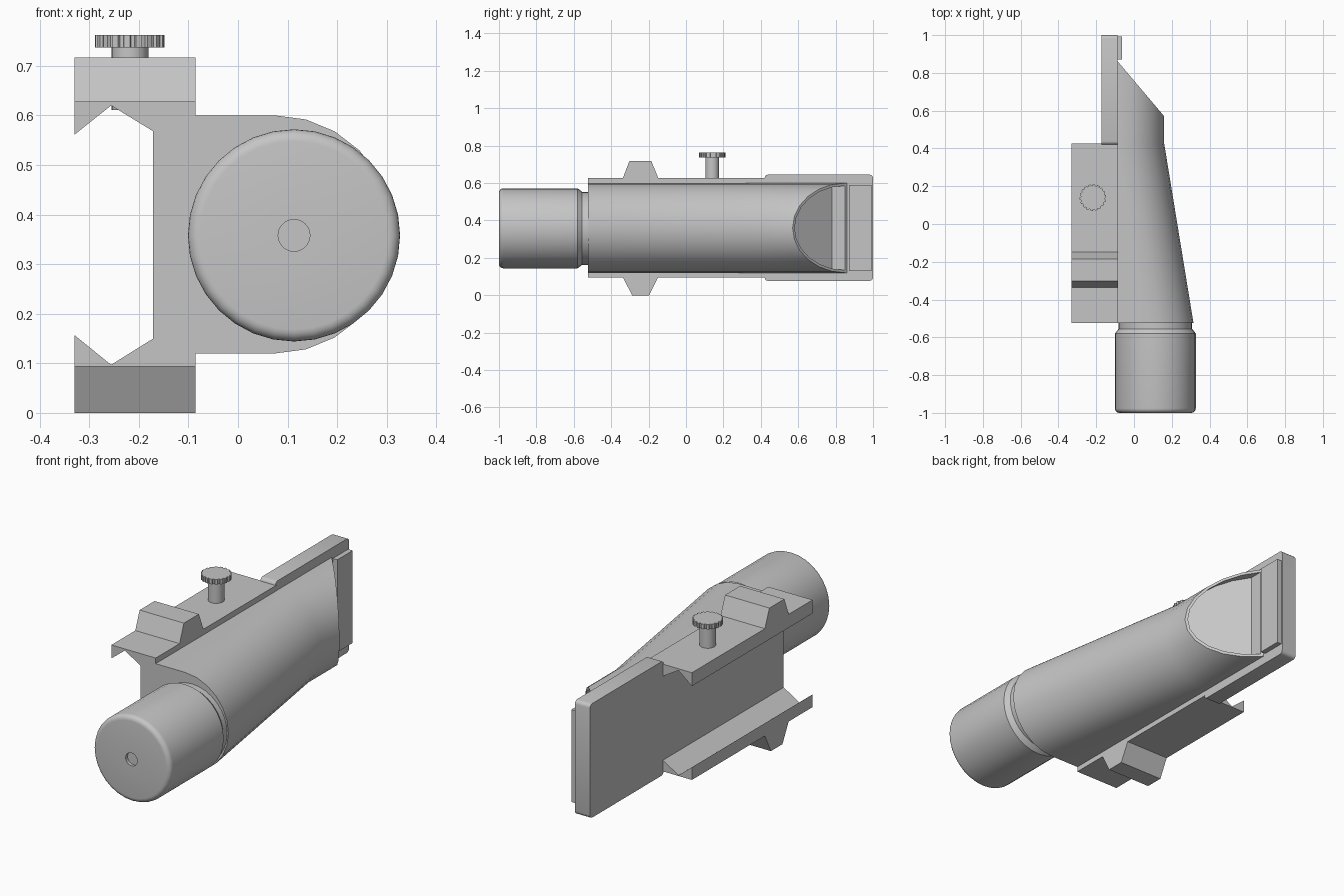
import bpy, bmesh, math
from mathutils import Matrix, Vector

if "Cube" in bpy.data.objects:
    bpy.data.objects.remove(bpy.data.objects["Cube"], do_unlink=True)

GREY = (0.56, 0.56, 0.56, 1.0)
mat = bpy.data.materials.new("plain_grey")
mat.use_nodes = True
mat.diffuse_color = GREY
mat.node_tree.nodes["Principled BSDF"].inputs["Base Color"].default_value = GREY


def finish(name, bm, smooth=None):
    """Turn a bmesh into a named, coloured object."""
    bmesh.ops.recalc_face_normals(bm, faces=bm.faces)
    me = bpy.data.meshes.new(name)
    bm.to_mesh(me)
    bm.free()
    me.materials.append(mat)
    ob = bpy.data.objects.new(name, me)
    bpy.context.collection.objects.link(ob)
    if smooth:
        bpy.ops.object.select_all(action='DESELECT')
        ob.select_set(True)
        bpy.context.view_layer.objects.active = ob
        bpy.ops.object.shade_smooth_by_angle(angle=math.radians(smooth))
    return ob


def loft(bm, rings):
    """Closed solid through equal-length rings of points; returns the end cap."""
    loops = [[bm.verts.new(p) for p in r] for r in rings]
    n = len(loops[0])
    for a, b in zip(loops, loops[1:]):
        for i in range(n):
            bm.faces.new((a[i], a[(i + 1) % n], b[(i + 1) % n], b[i]))
    bm.faces.new(loops[0])
    return bm.faces.new(loops[-1])


def prism(name, outline, place, a, b, smooth=None):
    """Extrude a 2D outline from depth a to b; place(u, v, d) gives the 3D point."""
    bm = bmesh.new()
    loft(bm, [[place(u, v, d) for u, v in outline] for d in (a, b)])
    return finish(name, bm, smooth)


def lathe(name, profile, origin, segments, rot=None, smooth=35):
    """Spin (radius, height) points around the local z axis."""
    bm = bmesh.new()
    vs = [bm.verts.new((r, 0, h)) for r, h in profile]
    edges = [bm.edges.new(p) for p in zip(vs, vs[1:])]
    bmesh.ops.spin(bm, geom=vs + edges, cent=(0, 0, 0), axis=(0, 0, 1),
                   angle=2 * math.pi, steps=segments, use_duplicate=False)
    bmesh.ops.remove_doubles(bm, verts=bm.verts, dist=1e-5)
    bm.transform(Matrix.Translation(origin) @ (rot or Matrix()))
    return finish(name, bm, smooth)


def box(name, lo, hi):
    outline = [(lo[0], lo[1]), (hi[0], lo[1]), (hi[0], hi[1]), (lo[0], hi[1])]
    return prism(name, outline, lambda u, v, d: (u, v, d), lo[2], hi[2])


# Front barrel: rounded nose, centre dimple, stepped neck (local z becomes y)
nose = [(0.19 + 0.024 * math.sin(t), -0.976 - 0.024 * math.cos(t))
        for t in (math.radians(a) for a in range(0, 91, 18))]
barrel = [(0, -0.985), (0.032, -0.985), (0.032, -1.0)] + nose
barrel += [(0.214, -0.58), (0.195, -0.555), (0.195, -0.50), (0, -0.50)]
lathe("front_barrel", barrel, Vector((0.113, 0, 0.358)), 32,
      Matrix.Rotation(-math.pi / 2, 4, 'X'))

# Tapered body: D-shaped sections whose round side leans towards the mount
FLAT, R, ZC = -0.087, 0.24, 0.36


def d_section(cx, y):
    arc = [math.radians(-90 + 15 * i) for i in range(13)]
    pts = [(cx + R * math.cos(t), y, ZC + R * math.sin(t)) for t in arc]
    return [(FLAT, y, ZC - R)] + pts + [(FLAT, y, ZC + R)]


bm = bmesh.new()
loft(bm, [d_section(0.075, -0.525), d_section(-0.08, 0.425), d_section(-0.08, 1.0)])
# Slanted rear cut
cut_a, cut_b = Vector((0.16, 0.57, 0)), Vector((FLAT, 0.862, 0))
d = cut_b - cut_a
normal = Vector((d.y, -d.x, 0)).normalized()
cut = bmesh.ops.bisect_plane(bm, geom=bm.verts[:] + bm.edges[:] + bm.faces[:],
                             plane_co=cut_a, plane_no=normal, clear_outer=True)
rim = [e for e in cut['geom_cut'] if isinstance(e, bmesh.types.BMEdge)]
cap = bmesh.ops.contextual_create(bm, geom=rim)['faces'][0]
bmesh.ops.recalc_face_normals(bm, faces=bm.faces)
# Thin rim around a recessed slanted floor
bmesh.ops.inset_region(bm, faces=[cap], thickness=0.014, use_even_offset=True)
floor = bmesh.ops.extrude_discrete_faces(bm, faces=[cap])['faces'][0]
bmesh.ops.translate(bm, verts=floor.verts, vec=(0, -0.07, 0))
finish("tapered_body", bm, 30)

# Clamp rail with V-grooved jaws
rail = [(-0.33, 0.628), (-0.33, 0.561), (-0.256, 0.62), (-0.171, 0.568),
        (-0.171, 0.15), (-0.256, 0.097), (-0.33, 0.157), (-0.33, 0.094),
        (-0.086, 0.094), (-0.086, 0.628)]
prism("clamp_rail", rail, lambda u, v, d: (u, d, v), -0.525, 0.425)

# Trapezoid lugs above and below the rail
along_x = lambda u, v, d: (d, u, v)
prism("upper_lug", [(-0.338, 0.625), (-0.303, 0.717), (-0.185, 0.717), (-0.148, 0.625)],
      along_x, -0.33, -0.086)
prism("lower_lug", [(-0.338, 0.097), (-0.288, 0.0), (-0.197, 0.0), (-0.148, 0.097)],
      along_x, -0.33, -0.086)

# Rear side plate with rounded corners
c = 0.018
plate = []
for cy, cz, start in ((1 - c, 0.645 - c, 0), (0.42 + c, 0.645 - c, 90),
                      (0.42 + c, 0.077 + c, 180), (1 - c, 0.077 + c, 270)):
    for k in range(4):
        t = math.radians(start + 30 * k)
        plate.append((cy + c * math.cos(t), cz + c * math.sin(t)))
prism("side_plate", plate, along_x, -0.171, -0.088, 35)

# Raised strip at the rear end of the plate
box("end_strip", (-0.09, 0.872, 0.13), (-0.063, 0.993, 0.59))

# Thumb screw: plain stem and notched head
SX, SY = -0.218, 0.14
lathe("screw_stem", [(0, 0.611), (0.037, 0.611), (0.037, 0.74), (0, 0.74)],
      Vector((SX, SY, 0)), 24)
TEETH = 18
head = []
for i in range(TEETH):
    for frac, r in ((0.0, 0.070), (0.5, 0.070), (0.6, 0.064), (0.9, 0.064)):
        t = 2 * math.pi * (i + frac) / TEETH
        head.append((SX + r * math.cos(t), SY + r * math.sin(t)))
prism("screw_head", head, lambda u, v, d: (u, v, d), 0.737, 0.762)
